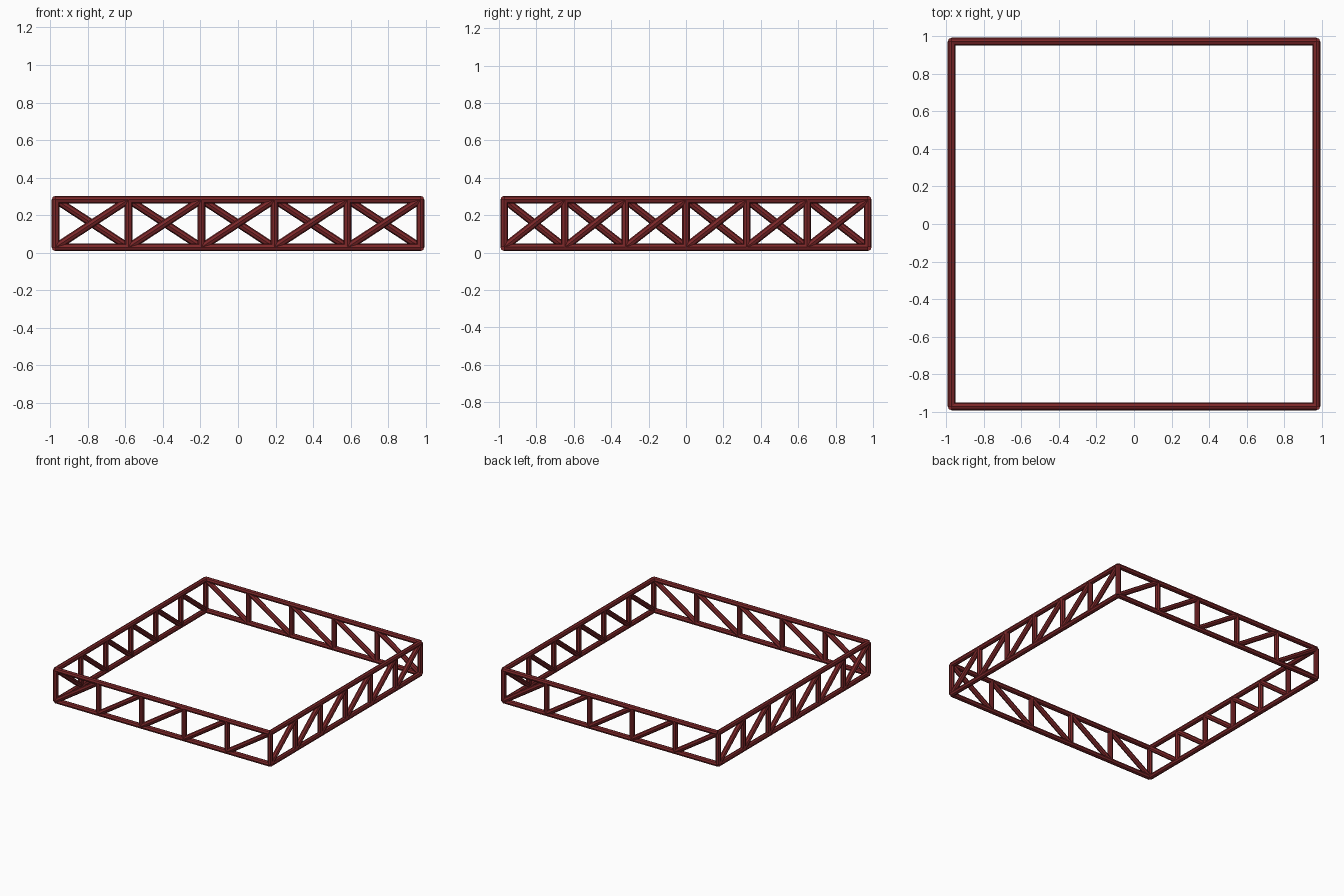
import bpy, bmesh
from mathutils import Vector, Matrix

if "Cube" in bpy.data.objects:
    bpy.data.objects.remove(bpy.data.objects["Cube"])

A = 0.972               # corner axis distance from centre
Z0, Z1 = 0.029, 0.283   # chord axis heights
R = 0.0205              # bar radius
SIDES = 8

mat = bpy.data.materials.new("dark_red_paint")
mat.diffuse_color = (0.2, 0.02, 0.022, 1)
mat.use_nodes = True
mat.node_tree.nodes["Principled BSDF"].inputs["Base Color"].default_value = mat.diffuse_color


def add_bar(bm, a, b):
    d = b - a
    rot = d.to_track_quat('Z', 'Y').to_matrix().to_4x4()
    bmesh.ops.create_cone(bm, cap_ends=True, segments=SIDES, radius1=R, radius2=R,
                          depth=d.length, matrix=Matrix.Translation((a + b) / 2) @ rot)


def make_bars(name, bars):
    bm = bmesh.new()
    for a, b in bars:
        add_bar(bm, a, b)
    me = bpy.data.meshes.new(name)
    bm.to_mesh(me)
    bm.free()
    me.materials.append(mat)
    ob = bpy.data.objects.new(name, me)
    bpy.context.collection.objects.link(ob)


# Four truss sides, walked anticlockwise around the square
corners = [(-A, -A), (A, -A), (A, A), (-A, A)]
for i, (side, panels) in enumerate([("front", 5), ("right", 6), ("back", 5), ("left", 6)]):
    start = Vector((*corners[i], 0))
    end = Vector((*corners[(i + 1) % 4], 0))
    low = [start.lerp(end, k / panels) + Vector((0, 0, Z0)) for k in range(panels + 1)]
    high = [p + Vector((0, 0, Z1 - Z0)) for p in low]
    # Horizontal chords
    make_bars(side + "_bottom_chord", [(low[0], low[-1])])
    make_bars(side + "_top_chord", [(high[0], high[-1])])
    # Uprights, the last one belongs to the next side
    make_bars(side + "_posts", [(low[k], high[k]) for k in range(panels)])
    # Diagonal braces, all rising the same way round
    make_bars(side + "_diagonals", [(low[k], high[k + 1]) for k in range(panels)])
